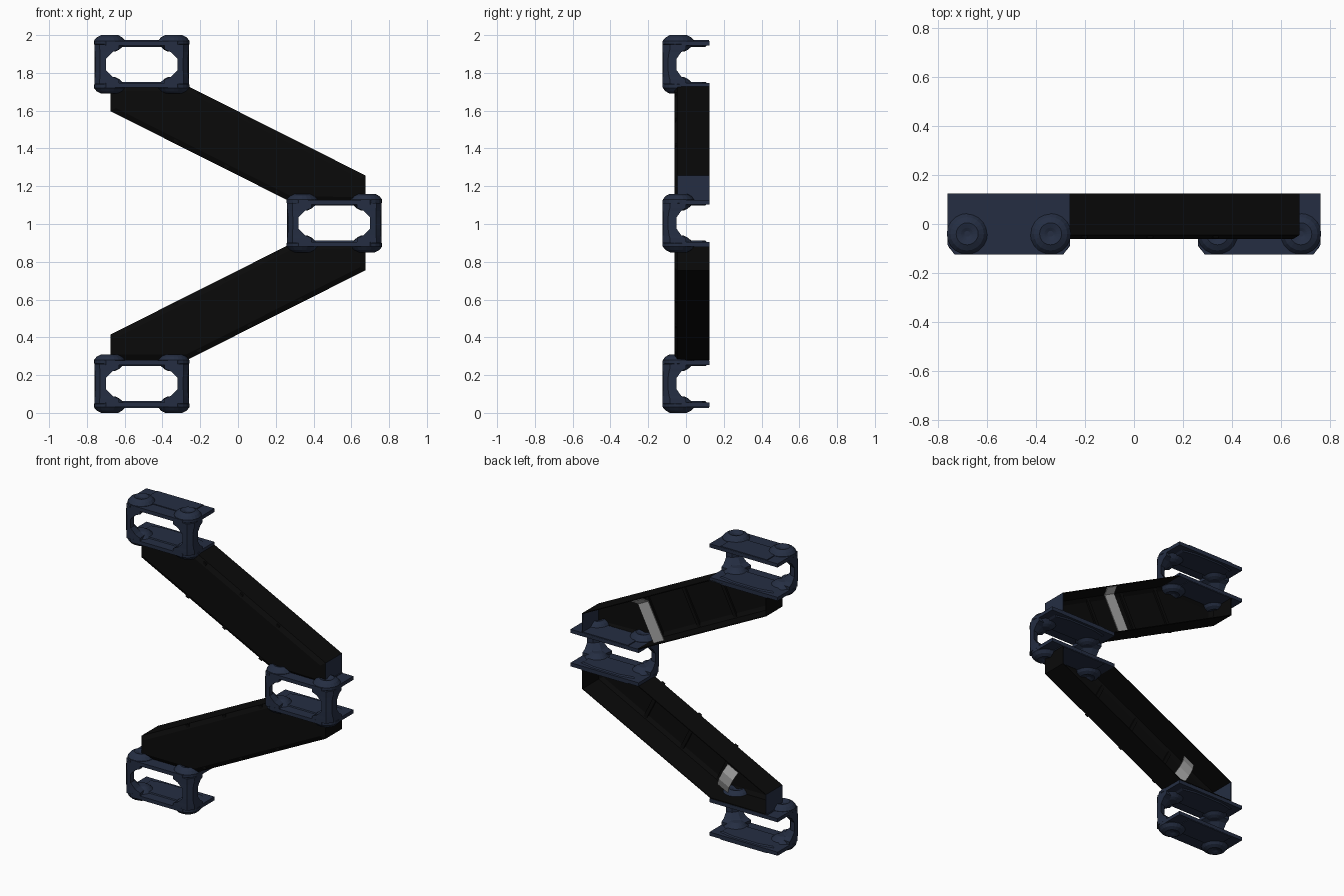
import bpy, bmesh, math
from mathutils import Vector

if "Cube" in bpy.data.objects:
    bpy.data.objects.remove(bpy.data.objects["Cube"])


def material(name, rgb):
    m = bpy.data.materials.new(name)
    m.diffuse_color = (*rgb, 1)
    m.use_nodes = True
    m.node_tree.nodes["Principled BSDF"].inputs["Base Color"].default_value = m.diffuse_color
    return m


NAVY = material("navy", (0.018, 0.027, 0.055))
BLACK = material("black", (0.003, 0.003, 0.003))
GREY = material("pale_grey", (0.4, 0.4, 0.4))


def finish(name, bm, *mats):
    bmesh.ops.recalc_face_normals(bm, faces=bm.faces)
    me = bpy.data.meshes.new(name)
    bm.to_mesh(me)
    bm.free()
    ob = bpy.data.objects.new(name, me)
    bpy.context.collection.objects.link(ob)
    for m in mats:
        me.materials.append(m)
    return ob


def loft(bm, rings, start=True, end=True):
    """Bridge equal-length loops of points, with optional end caps."""
    vs = [[bm.verts.new(p) for p in r] for r in rings]
    n = len(vs[0])
    sides = []
    for a, b in zip(vs, vs[1:]):
        for i in range(n):
            j = (i + 1) % n
            sides.append(bm.faces.new((a[i], a[j], b[j], b[i])))
    if start:
        bm.faces.new(vs[0][::-1])
    if end:
        bm.faces.new(vs[-1])
    return sides


def solidify(ob, t, offset=-1):
    m = ob.modifiers.new("thickness", "SOLIDIFY")
    m.thickness = t
    m.offset = offset


# ---- clamp frames: two plates, four round bosses, two corner posts ----
H = 0.31          # frame height
PX, PY = 0.17, -0.04   # boss centre


def frame(tag, cx, z0):
    def flip(z, top):
        return z0 + (H - z if top else z)

    for top in (False, True):
        level = "upper" if top else "lower"
        # plate with clipped front corners
        plan = [(-.25, .125), (-.25, -.06), (-.19, -.125),
                (.19, -.125), (.25, -.06), (.25, .125)]
        bm = bmesh.new()
        loft(bm, [[(cx + x, y, flip(z, top)) for x, y in plan] for z in (.032, .056)])
        # shallow raised panel on the outer face
        panel = [(-PX, .123), (-PX, PY), (PX, PY), (PX, .123)]
        loft(bm, [[(cx + x, y, flip(z, top)) for x, y in panel] for z in (.027, .033)])
        # raised clipped pad on the inner face
        pad = [(-.2, .09), (-.2, .0), (-.13, -.06), (.13, -.06),
               (.2, .0), (.2, .09), (.1, .11), (-.1, .11)]
        loft(bm, [[(cx + x * s, y * s, flip(z, top)) for x, y in pad]
                  for z, s in ((.055, 1), (.063, .93))])
        finish(f"{tag}_{level}_plate", bm, NAVY)

        # turned bosses with a dished centre
        profile = [(.012, .012), (.025, .006), (.045, 0), (.068, .012), (.083, .03),
                   (.083, .048), (.068, .062), (.05, .078), (.03, .088)]
        for side in (-1, 1):
            bm = bmesh.new()
            loft(bm, [[(cx + side * PX + r * math.cos(a), PY + r * math.sin(a), flip(z, top))
                       for a in (2 * math.pi * i / 20 for i in range(20))]
                      for r, z in profile])
            finish(f"{tag}_{level}_boss", bm, NAVY)

    # posts hugging the outer front corners, flared at both ends
    slim = [(.25, -.05), (.245, -.095), (.22, -.122), (.19, -.125), (.192, -.09), (.215, -.06)]
    wide = [(.25, .0), (.25, -.085), (.222, -.124), (.12, -.125), (.13, -.05), (.19, -.005)]
    mid = [((a + c) / 2, (b + d) / 2) for (a, b), (c, d) in zip(slim, wide)]
    for side in (-1, 1):
        bm = bmesh.new()
        loft(bm, [[(cx + side * x, y, z0 + z) for x, y in ring]
                  for ring, z in ((wide, .05), (wide, .075), (mid, .09), (slim, .125),
                                  (slim, .185), (mid, .22), (wide, .235), (wide, .26))])
        finish(f"{tag}_post", bm, NAVY)


frame("bottom_frame", -.51, 0)
frame("middle_frame", .51, .85)
frame("top_frame", -.51, 1.69)

# ---- open-backed diagonal beams ----
OUTLINE = [(-.675, .28), (-.27, .28), (.675, .755), (.675, .90), (.27, .89), (-.675, .415)]


def inset(poly, d):
    out = []
    n = len(poly)
    for i in range(n):
        p, q, r = (Vector(poly[k % n]) for k in (i - 1, i, i + 1))
        n1 = Vector((-(q - p).y, (q - p).x)).normalized()
        n2 = Vector((-(r - q).y, (r - q).x)).normalized()
        out.append(tuple(q + (n1 + n2) * d / (1 + n1.dot(n2))))
    return out


def beam(tag, mirrored, cap_side):
    def pos(x, y, z):
        return (x, y, 2.012 - z if mirrored else z)

    bm = bmesh.new()
    small = inset(OUTLINE, .028)
    rings = [(small, -.062), (OUTLINE, -.045), (OUTLINE, .125)]
    loft(bm, [[pos(x, y, z) for x, z in o] for o, y in rings], end=False)
    # one vertical end is painted navy
    for f in bm.faces:
        c = f.calc_center_median()
        if abs(c.x - cap_side * .675) < .002:
            f.material_index = 1
    solidify(finish(f"{tag}_beam", bm, BLACK, NAVY), .006)

    # low cross ribs inside the trough
    u, n = Vector((.893, .45)), Vector((-.45, .893))
    bm = bmesh.new()
    for t in (-.3, 0, .3):
        c = Vector((0, .588)) + u * t
        corners = [c + u * a + n * b for a, b in
                   ((-.012, -.148), (.012, -.148), (.012, .148), (-.012, .148))]
        loft(bm, [[pos(p.x, y, p.y) for p in corners] for y in (-.058, -.045)])
    finish(f"{tag}_beam_ribs", bm, BLACK)


beam("lower", False, -1)
beam("upper", True, 1)


# ---- pale folded straps in the backs of the beams ----
def strap(name, x, z, slope, fold, width):
    u = Vector((.893, 0, .45 * slope))
    n = Vector((-.45 * slope, 0, .893))
    bm = bmesh.new()
    rows = []
    for v, y in fold:
        c = Vector((x, y, z)) + n * v
        rows.append([bm.verts.new(c + u * s * width / 2) for s in (-1, 1)])
    for a, b in zip(rows, rows[1:]):
        bm.faces.new((a[0], a[1], b[1], b[0]))
    solidify(finish(name, bm, GREY), .006, 0)


strap("upper_strap", .21, 1.318, -1, [(.148, .12), (.115, .075), (-.148, .075)], .085)
strap("lower_strap", -.35, .412, 1, [(.085, .06), (.03, .08), (-.03, .08), (-.085, .06)], .085)
